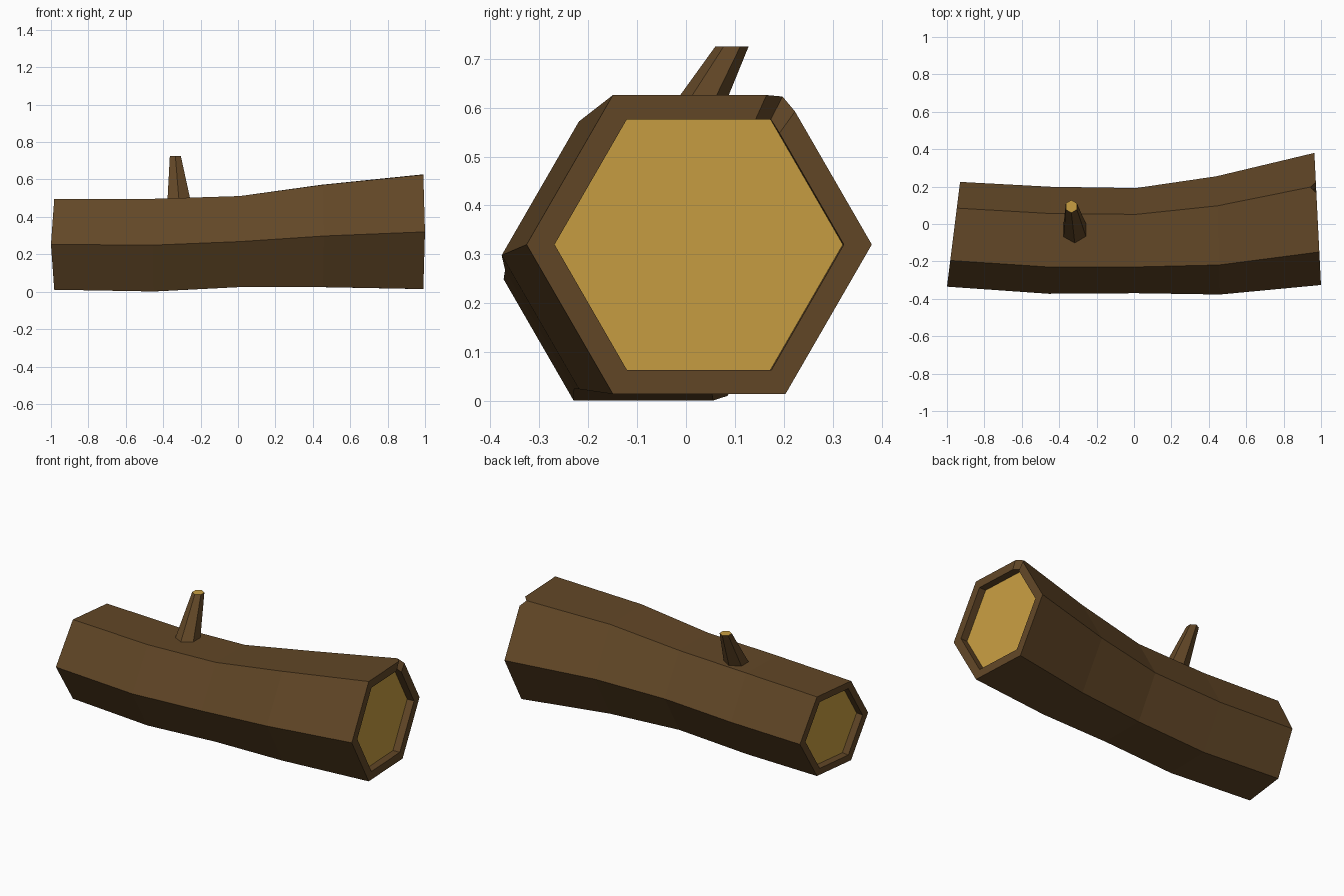
import bpy, bmesh, math
from mathutils import Vector

if "Cube" in bpy.data.objects:
    bpy.data.objects.remove(bpy.data.objects["Cube"])


def material(name, color):
    m = bpy.data.materials.new(name)
    m.diffuse_color = (*color, 1)
    m.use_nodes = True
    m.node_tree.nodes["Principled BSDF"].inputs["Base Color"].default_value = m.diffuse_color
    return m


bark = material("brown bark", (0.122, 0.063, 0.020))
wood = material("pale cut wood", (0.578, 0.342, 0.054))


def hexagon(c, r, yaw=0.0):
    """Hexagon facing along x, corners pointing at +y and -y."""
    c, side = Vector(c), Vector((-yaw, 1, 0))
    return [c + r * (math.cos(k * math.pi / 3) * side
                     + Vector((0, 0, math.sin(k * math.pi / 3)))) for k in range(6)]


def finish(bm, name):
    bmesh.ops.recalc_face_normals(bm, faces=bm.faces[:])
    me = bpy.data.meshes.new(name)
    bm.to_mesh(me)
    bm.free()
    me.materials.append(bark)
    me.materials.append(wood)
    ob = bpy.data.objects.new(name, me)
    bpy.context.collection.objects.link(ob)
    return ob


def bridge(bm, a, b):
    n = len(a)
    for i in range(n):
        bm.faces.new((a[i], a[(i + 1) % n], b[(i + 1) % n], b[i]))


# Log: hexagon stations (centre, radius, yaw) along a gently bent path
stations = [((-0.965, -0.055, 0.253), 0.280, -0.125),
            ((-0.45, -0.087, 0.249), 0.286, -0.02),
            ((0.01, -0.089, 0.268), 0.281, 0.0),
            ((0.45, -0.061, 0.298), 0.316, 0.03),
            ((0.982, 0.027, 0.320), 0.353, 0.05)]
RIM, DEPTH, CHIP = 0.838, 0.045, 0.03
bm = bmesh.new()
rings = [[bm.verts.new(p) for p in hexagon(*s)] for s in stations[:-1]]
for a, b in zip(rings, rings[1:]):
    bridge(bm, a, b)


def cut_end(outer, points, c, yaw, inward, chip=None):
    """Flat rim, short inner wall and recessed pale disc."""
    c = Vector(c)
    axis = Vector((1, yaw, 0)).normalized() * inward
    inner = [bm.verts.new(c + (p - c) * RIM) for p in points]
    if chip is not None:
        inner[chip].co += axis * CHIP
    floor = [bm.verts.new(c + (p - c) * RIM + axis * DEPTH) for p in points]
    bridge(bm, outer, inner)
    bridge(bm, inner, floor)
    bm.faces.new(floor).material_index = 1


# Left end
c, r, yaw = stations[0]
cut_end(rings[0], hexagon(c, r, yaw), c, yaw, 1)

# Right end: extra points beside the upper back corner make a chipped notch
c, r, yaw = stations[-1]
h = hexagon(c, r, yaw)
pts = [h[0], h[1].lerp(h[0], 0.11), h[1], h[1].lerp(h[2], 0.11), *h[2:]]
end = [bm.verts.new(p) for p in pts]
last = rings[-1]
end[2].co = h[1].lerp(last[1].co, CHIP / 0.53)
cut_end(end, pts, c, yaw, -1, chip=2)
bm.faces.new((last[0], last[1], end[2], end[1], end[0]))
bm.faces.new((last[1], last[2], end[4], end[3], end[2]))
for i in range(2, 6):
    j = (i + 1) % 6
    bm.faces.new((last[i], last[j], end[j + 2 if j else 0], end[i + 2]))
finish(bm, "log")

# Branch stub: leaning tapered hexagon with a pale cut tip
bm = bmesh.new()
loops = []
for (x, y, z), r in [((-0.314, -0.050, 0.47), 0.074), ((-0.335, 0.094, 0.725), 0.034)]:
    loops.append([bm.verts.new((x + r * math.sin(k * math.pi / 3),
                                y + r * math.cos(k * math.pi / 3), z)) for k in range(6)])
bridge(bm, *loops)
bm.faces.new(loops[0])
bm.faces.new(loops[1]).material_index = 1
finish(bm, "branch_stub")
